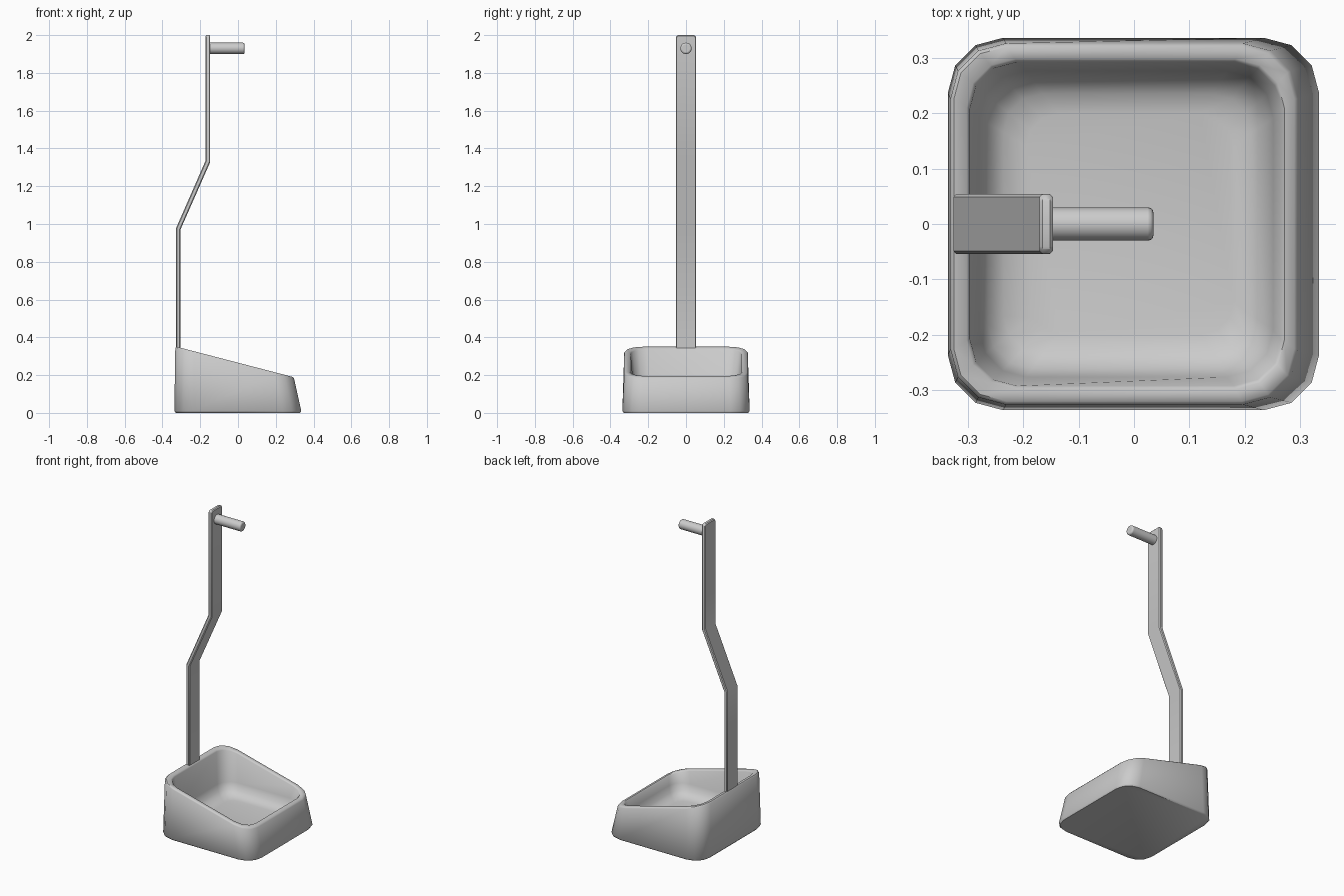
import bpy, bmesh, math

if "Cube" in bpy.data.objects:
    bpy.data.objects.remove(bpy.data.objects["Cube"])


def finish(name, bm, bevel=0.0, segments=2, angle=45):
    bmesh.ops.recalc_face_normals(bm, faces=bm.faces)
    mesh = bpy.data.meshes.new(name)
    bm.to_mesh(mesh)
    bm.free()
    ob = bpy.data.objects.new(name, mesh)
    bpy.context.collection.objects.link(ob)
    bpy.ops.object.select_all(action='DESELECT')
    ob.select_set(True)
    bpy.context.view_layer.objects.active = ob
    bpy.ops.object.shade_smooth_by_angle(angle=math.radians(angle))
    if bevel:
        mod = ob.modifiers.new("edge_bevel", 'BEVEL')
        mod.width = bevel
        mod.segments = segments
        mod.limit_method = 'ANGLE'
        mod.angle_limit = math.radians(40)
    return ob


def rounded_ring(bm, x0, x1, hy, r, height, segs=3):
    """Rounded rectangle of vertices; height is a function of x."""
    verts = []
    for k, (cx, cy) in enumerate([(x1 - r, hy - r), (x0 + r, hy - r),
                                  (x0 + r, r - hy), (x1 - r, r - hy)]):
        for i in range(segs + 1):
            a = math.pi / 2 * (k + i / segs)
            x, y = cx + r * math.cos(a), cy + r * math.sin(a)
            verts.append(bm.verts.new((x, y, height(x))))
    return verts


def flat(z):
    return lambda x: z


def slope(drop):
    return lambda x: 0.352 - 0.26 * (x + 0.332) - drop


# Tray: sloped-rim tub, skinned from the base, over the rim, down to the floor
bm = bmesh.new()
rings = [rounded_ring(bm, *args) for args in [
    (-0.329, 0.329, 0.329, 0.095, flat(0.0)),
    (-0.337, 0.335, 0.337, 0.10, flat(0.010)),
    (-0.332, 0.297, 0.327, 0.10, slope(0.007)),
    (-0.326, 0.290, 0.321, 0.095, slope(0.0)),
    (-0.303, 0.272, 0.299, 0.088, slope(0.0)),
    (-0.297, 0.266, 0.293, 0.085, slope(0.007)),
    (-0.280, 0.252, 0.277, 0.085, flat(0.140)),
    (-0.264, 0.238, 0.262, 0.080, flat(0.100)),
    (-0.236, 0.212, 0.236, 0.070, flat(0.076)),
    (-0.195, 0.180, 0.200, 0.060, flat(0.068)),
]]
for a, b in zip(rings, rings[1:]):
    n = len(a)
    for i in range(n):
        j = (i + 1) % n
        bm.faces.new((a[i], a[j], b[j], b[i]))
bm.faces.new(rings[0])
bm.faces.new(rings[-1])
finish("tray", bm, angle=50)

# Upright: bent flat bar, side profile extruded across y
profile = [(-0.327, 0.30), (-0.327, 0.98), (-0.171, 1.337), (-0.171, 2.0),
           (-0.147, 2.0), (-0.147, 1.328), (-0.304, 0.972), (-0.304, 0.30)]
bm = bmesh.new()
face = bm.faces.new([bm.verts.new((x, -0.054, z)) for x, z in profile])
ext = bmesh.ops.extrude_face_region(bm, geom=[face])
bmesh.ops.translate(bm, vec=(0, 0.108, 0),
                    verts=[v for v in ext["geom"] if isinstance(v, bmesh.types.BMVert)])
# Trim the two top corners
top_edges = [e for e in bm.edges
             if all(v.co.z > 1.99 for v in e.verts)
             and abs(e.verts[0].co.y - e.verts[1].co.y) < 1e-5]
bmesh.ops.bevel(bm, geom=top_edges, offset=0.013, segments=2, profile=0.5, affect='EDGES')
finish("upright", bm, bevel=0.005, segments=1, angle=30)

# Peg: round bar with a softened tip
bm = bmesh.new()
bmesh.ops.create_cone(bm, cap_ends=True, segments=24, radius1=0.03, radius2=0.03, depth=0.19)
peg = finish("hanging_peg", bm, bevel=0.009, segments=3)
peg.rotation_euler = (0, math.pi / 2, 0)
peg.location = (-0.06, 0, 1.93)
